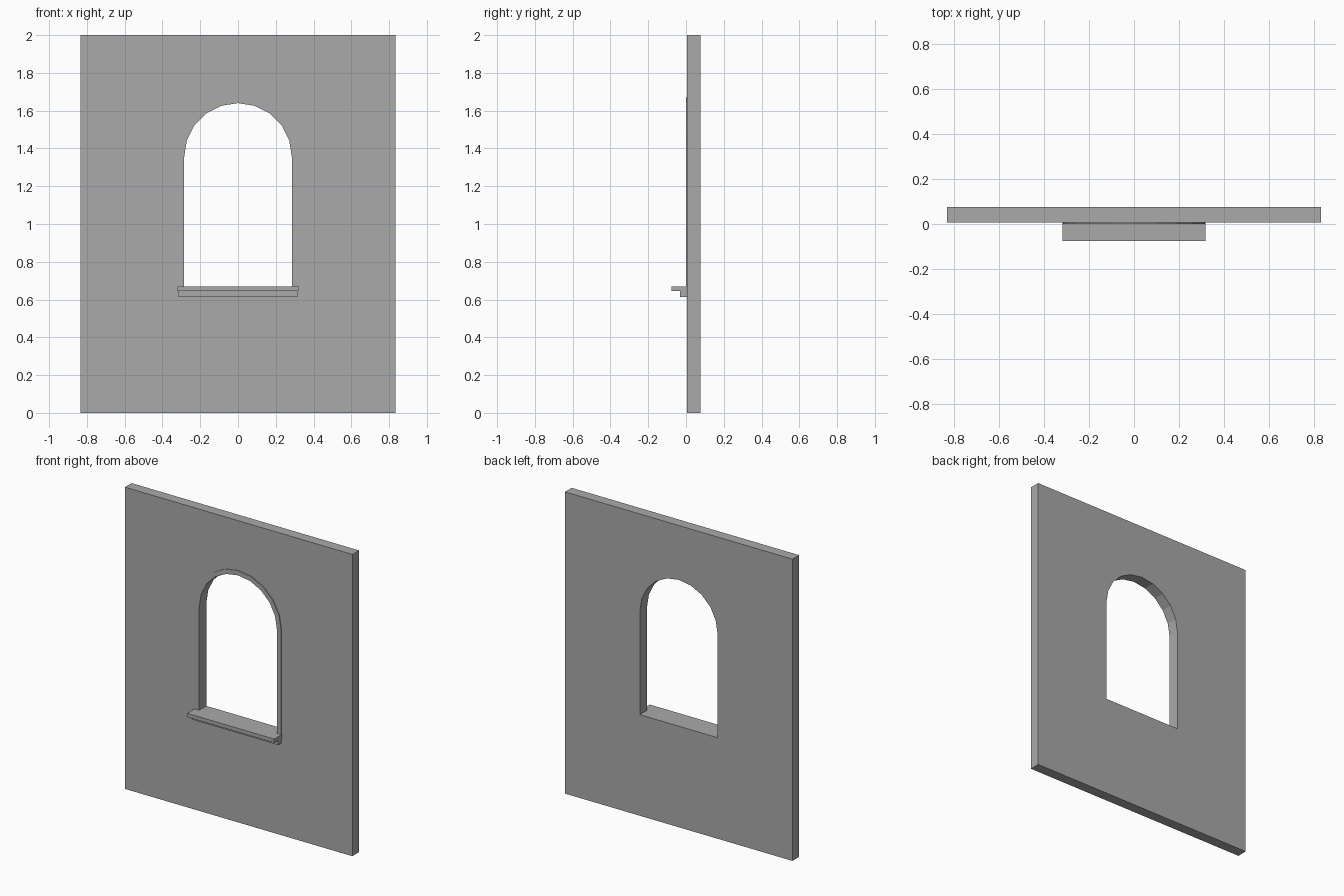
import bpy, bmesh, math

cube = bpy.data.objects.get("Cube")
if cube:
    bpy.data.objects.remove(cube, do_unlink=True)

# Single plaster colour
plaster = bpy.data.materials.new("grey_plaster")
plaster.use_nodes = True
grey = (0.4, 0.4, 0.4, 1)
plaster.diffuse_color = grey
plaster.node_tree.nodes["Principled BSDF"].inputs["Base Color"].default_value = grey

HALF_W, HEIGHT = 0.834, 2.0
WALL_FRONT, WALL_BACK = 0.006, 0.076
SILL_Z, SPRING_Z = 0.67, 1.355
INNER, OUTER = 0.285, 0.316
SEGMENTS = 10


def arch(radius):
    """Open outline: bottom right, round the arch, bottom left."""
    pts = [(radius, SILL_Z)]
    for i in range(SEGMENTS + 1):
        a = math.pi * i / SEGMENTS
        pts.append((radius * math.cos(a), SPRING_Z + radius * math.sin(a)))
    return pts + [(-radius, SILL_Z)]


def finish(name, bm):
    bmesh.ops.recalc_face_normals(bm, faces=bm.faces)
    mesh = bpy.data.meshes.new(name)
    bm.to_mesh(mesh)
    bm.free()
    mesh.materials.append(plaster)
    obj = bpy.data.objects.new(name, mesh)
    bpy.context.collection.objects.link(obj)
    return obj


def band(name, inner, outer, y0, y1, closed):
    """Solid strip between two matching outlines, from y0 to y1."""
    bm = bmesh.new()
    rings = [[bm.verts.new((x, y, z)) for x, z in line]
             for y in (y0, y1) for line in (inner, outer)]
    fi, fo, bi, bo = rings
    n = len(inner)
    for i in range(n if closed else n - 1):
        j = (i + 1) % n
        for a, b in ((fi, fo), (fo, bo), (bo, bi), (bi, fi)):
            bm.faces.new((a[i], a[j], b[j], b[i]))
    if not closed:
        for i in (0, n - 1):
            bm.faces.new((fi[i], fo[i], bo[i], bi[i]))
    return finish(name, bm)


# Wall: the opening outline is matched to points on the panel edge
def panel_edge(x, z):
    if z <= SILL_Z:
        return (math.copysign(HALF_W, x), 0)
    dx, dz = x, z - SPRING_Z
    if abs(dx) * (HEIGHT - SPRING_Z) >= dz * HALF_W:
        return (math.copysign(HALF_W, x), SPRING_Z + dz * HALF_W / abs(dx))
    return (dx * (HEIGHT - SPRING_Z) / dz, HEIGHT)


# Corner rays are added so the panel keeps square corners
opening = arch(INNER)
corner = math.atan2(HEIGHT - SPRING_Z, HALF_W)
spoke = math.pi / SEGMENTS
k = int(corner / spoke)
t = ((math.tan(corner) * math.cos(k * spoke) - math.sin(k * spoke))
     / (math.sin((k + 1) * spoke) - math.sin(k * spoke)
        - math.tan(corner) * (math.cos((k + 1) * spoke) - math.cos(k * spoke))))
p, q = opening[k + 1], opening[k + 2]
cx, cz = (p[0] + t * (q[0] - p[0]), p[1] + t * (q[1] - p[1]))
right = opening[:k + 2] + [(cx, cz)] + opening[k + 2:SEGMENTS // 2 + 1]
outline = right + [(0, SPRING_Z + INNER)] + [(-x, z) for x, z in reversed(right)]
edge = [panel_edge(x, z) for x, z in outline]
mid = right.index((cx, cz))
edge[mid] = (HALF_W, HEIGHT)
edge[-1 - mid] = (-HALF_W, HEIGHT)
band("wall", outline, edge, WALL_FRONT, WALL_BACK, True)

# Thin raised surround on the front
band("window_surround", arch(INNER), arch(OUTER), 0.001, WALL_FRONT + 0.002, False)


# Stepped sill: a projecting slab over a shallow support
def ledge(name, half_w, y0, z0, z1, bevel):
    bm = bmesh.new()
    bmesh.ops.create_cube(bm, size=1)
    for v in bm.verts:
        v.co = (v.co.x * 2 * half_w,
                y0 if v.co.y < 0 else WALL_FRONT + 0.001,
                z0 if v.co.z < 0 else z1)
    front = [e for e in bm.edges if all(v.co.y == y0 for v in e.verts)
             and abs(e.verts[0].co.x - e.verts[1].co.x) > half_w]
    bmesh.ops.bevel(bm, geom=front, offset=bevel, segments=2, profile=0.5,
                    affect='EDGES')
    return finish(name, bm)


ledge("sill_slab", 0.319, -0.076, 0.645, SILL_Z, 0.005)
ledge("sill_support", 0.316, -0.032, 0.613, 0.645, 0.005)
